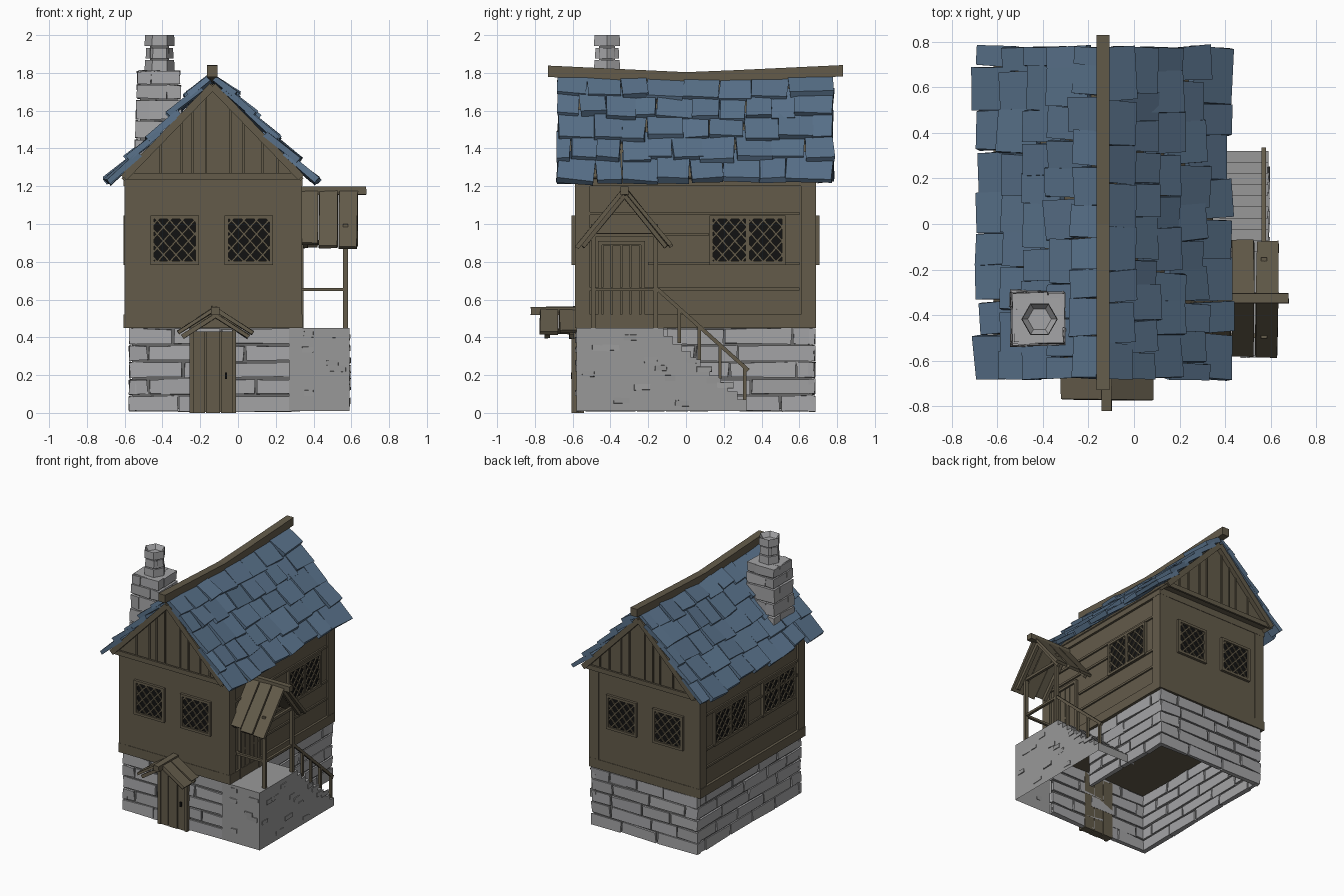
import bpy, bmesh, math, random
from mathutils import Matrix, Vector

if "Cube" in bpy.data.objects:
    bpy.data.objects.remove(bpy.data.objects["Cube"])

random.seed(7)
rnd = random.uniform


def material(name, r, g, b):
    m = bpy.data.materials.new(name)
    m.diffuse_color = [(c / 255 / 12.92 if c < 11 else ((c / 255 + 0.055) / 1.055) ** 2.4) for c in (r, g, b)] + [1]
    m.use_nodes = True
    m.node_tree.nodes["Principled BSDF"].inputs["Base Color"].default_value = m.diffuse_color
    return m


WOOD = material("brown_wood", 99, 91, 74)
BRICK = material("light_stone", 164, 164, 166)
STONE = material("grey_stone", 153, 153, 153)
MORTAR = material("dark_mortar", 105, 105, 105)
SLATE = material("blue_slate", 90, 115, 140)
GLASS = material("black_glass", 18, 18, 18)


def box(x0, x1, y0, y1, z0, z1):
    """Matrix that turns a unit cube into a box with these limits."""
    return (Matrix.Translation(((x0 + x1) / 2, (y0 + y1) / 2, (z0 + z1) / 2))
            @ Matrix.Diagonal((x1 - x0, y1 - y0, z1 - z0, 1)))


def beam(p, q, w, h):
    """Matrix that turns a unit cube into a bar from p to q."""
    p, q = Vector(p), Vector(q)
    d = q - p
    return (Matrix.Translation((p + q) / 2) @ d.to_track_quat('X', 'Z').to_matrix().to_4x4()
            @ Matrix.Diagonal((d.length, w, h, 1)))


def finish(name, bm, mat):
    bmesh.ops.recalc_face_normals(bm, faces=bm.faces)
    me = bpy.data.meshes.new(name)
    bm.to_mesh(me)
    bm.free()
    me.materials.append(mat)
    ob = bpy.data.objects.new(name, me)
    bpy.context.collection.objects.link(ob)
    return ob


def make(name, mat, cubes, jitter=0.0, bend=None, cuts=()):
    bm = bmesh.new()
    for m in cubes:
        bmesh.ops.create_cube(bm, size=1, matrix=m)
    for y in cuts:
        bmesh.ops.bisect_plane(bm, geom=bm.verts[:] + bm.edges[:] + bm.faces[:],
                               plane_co=(0, y, 0), plane_no=(0, 1, 0))
    for v in bm.verts:
        v.co += Vector([rnd(-jitter, jitter) for _ in range(3)])
        if bend:
            v.co.z += bend(v.co.y)
    return finish(name, bm, mat)


def prism(name, mat, pts, axis, a, b, open_shell=False):
    """Extrude a profile along x (points are y, z) or y (points are x, z)."""
    bm = bmesh.new()
    vs = [bm.verts.new((a, p, z) if axis == 'x' else (p, a, z)) for p, z in pts]
    f = bm.faces.new(vs)
    ext = bmesh.ops.extrude_face_region(bm, geom=[f], use_keep_orig=True)
    off = (b - a, 0, 0) if axis == 'x' else (0, b - a, 0)
    bmesh.ops.translate(bm, vec=off, verts=[e for e in ext['geom'] if isinstance(e, bmesh.types.BMVert)])
    bmesh.ops.recalc_face_normals(bm, faces=bm.faces)
    if open_shell:   # drop the underside and the side against the house
        low = min(z for _, z in pts) + 1e-4
        gone = [f for f in bm.faces if all(v.co.z < low for v in f.verts) or all(v.co.x < a + 1e-4 for v in f.verts)]
        bmesh.ops.delete(bm, geom=gone, context='FACES')
    return finish(name, bm, mat)


# Stone ground floor: open underneath, bricks over a thin mortar core
def courses(lo, hi):
    for r in range(5):
        a, z = lo, 0.01 + r * 0.089
        while a < hi - 0.01:
            b = a + (rnd(0.1, 0.18) if a == lo and r % 2 else rnd(0.22, 0.36))
            b = hi if hi - b < 0.09 else b
            yield a, b - (0.012 if b < hi else 0), z, z + 0.078
            a = b


T = 0.032
bricks = [box(a, b, -0.575, -0.575 + T, z, t) for a, b, z, t in courses(-0.575, 0.28)]
bricks += [box(a, b, 0.682 - T, 0.682, z, t) for a, b, z, t in courses(-0.575, 0.325)]
bricks += [box(-0.573, -0.573 + T, a, b, z, t) for a, b, z, t in courses(-0.573, 0.68)]
bricks += [box(0.325 - T, 0.325, a, b, z, t) for a, b, z, t in courses(-0.1, 0.68)]
make("ground_floor_bricks", BRICK, bricks, 0.005)
make("mortar_core", MORTAR, [box(-0.56, 0.28, -0.564, -0.554, 0.02, 0.455), box(-0.56, 0.31, 0.661, 0.671, 0.02, 0.455),
                             box(-0.562, -0.552, -0.56, 0.665, 0.02, 0.455), box(0.304, 0.314, -0.1, 0.665, 0.02, 0.455)])

# Stone landing with a flight of steps
prof = [(0.32, 0.01), (-0.58, 0.01), (-0.58, 0.45), (-0.12, 0.45)]
for i in range(9):
    y, z = -0.12 + i * 0.049, 0.45 - (i + 1) * 0.042
    prof += [(y, z), (min(y + 0.049, 0.32), z)]
prism("landing_steps", STONE, prof, 'x', 0.27, 0.59, True)
set_stones = []
for x, z, w in ((0.35, 0.4, 0.05), (0.5, 0.37, 0.08), (0.34, 0.32, 0.06), (0.48, 0.22, 0.09), (0.35, 0.09, 0.05),
                (0.47, 0.25, 0.06)):
    set_stones.append(box(x, x + w, -0.586, -0.578, z, z + 0.03))
for i in range(14):
    y, w = -0.55 + i * 0.055, rnd(0.05, 0.09)
    z = rnd(0.03, max(0.05, min(0.4, 0.27 - y * 0.75)))
    set_stones.append(box(0.588, 0.595, y, y + w, z, z + 0.03))
make("landing_set_stones", STONE, set_stones, 0.003)

# Timber upper floor with posts, sills and board edges
X0, X1, Y0, Y1 = -0.585, 0.325, -0.585, 0.686
make("upper_floor", WOOD, [box(X0, X1, Y0, Y1, 0.455, 1.25)])
trim = []
for x in (-0.6, 0.26):
    for y in (-0.587, 0.608):
        trim.append(box(x, x + 0.08, y, y + 0.08, 0.45, 1.25))
for z0, z1 in ((0.45, 0.52), (1.2, 1.25)):
    trim += [box(-0.605, 0.342, Y0 - 0.003, Y1 + 0.003, z0, z1)]
for x in (X0 - 0.012, X1):
    for z, a, b in ((1.055, -0.51, 0.6), (0.945, -0.57, 0.12), (0.79, -0.2, 0.6), (0.655, -0.57, 0.6)):
        trim.append(box(x, x + 0.012, a, b, z - 0.008, z + 0.008))
make("wall_trim", WOOD, trim)

# Gables with boards, tie beams and barge boards
CX = -0.135
prism("gable", WOOD, [(-0.605, 1.25), (0.335, 1.25), (CX, 1.73)], 'y', -0.64, 0.74)
gable = []
for y, s in ((-0.64, -1), (0.74, 1)):
    ya, yb = sorted((y, y + s * 0.035))
    gable.append(box(-0.605, 0.335, ya + 0.01, yb - 0.01, 1.235, 1.27))
    for side in (-1, 1):
        gable.append(beam((CX, (ya + yb) / 2, 1.73), (CX + side * 0.47, (ya + yb) / 2, 1.245), yb - ya, 0.04))
    for x in (-0.41, -0.3, -0.24, -0.17, -0.04, 0.03, 0.13, 0.21):
        gable.append(box(x - 0.005, x + 0.005, y - 0.008, y + 0.008, 1.25, 1.71 - abs(x - CX)))
make("gable_trim", WOOD, gable)


# Sagging roof: ridge beam, deck and slates
def sag(y):
    return 0.037 * abs(y - 0.02) / 0.78 - 0.012


def slate_sag(y):
    return 0.4 * sag(y)


make("ridge_beam", WOOD, [box(-0.165, -0.108, -0.73, 0.83, 1.755, 1.815)], 0, sag, [-0.5, -0.25, 0, 0.25, 0.5])
deck, tiles = [], []
for s in (-1, 1):
    u = Vector((s * 0.52, 0, -0.55)).normalized()
    n = Vector((s * 0.55, 0, 0.52)).normalized()
    deck.append(beam((CX, 0.05, 1.737), Vector((CX, 0.05, 1.737)) + u * 0.69, 1.43, 0.02))
    for row in range(5):
        y, first = -0.68, True
        while y < 0.77:
            w = rnd(0.12, 0.2) * (0.6 if first and row % 2 else 1)
            w = 0.78 - y if 0.78 - y - w < 0.08 else w
            end = 0.153 * (row + 1) + rnd(-0.025, 0.015) - 0.005
            start = max(0, end - 0.22)
            lift, t = rnd(0.018, 0.036), rnd(0.028, 0.036)
            a = Vector((CX, y + w / 2, 1.748)) + u * start + n * t / 2
            b = Vector((CX, y + w / 2 + rnd(-0.01, 0.01), 1.748)) + u * end + n * (lift + t / 2)
            tilt = Matrix.Rotation(rnd(-0.06, 0.06), 4, 'X')
            m = beam(a, b, w - 0.003, t)
            c = m.to_translation()
            tiles.append(Matrix.Translation(c) @ tilt @ Matrix.Translation(-c) @ m)
            y, first = y + w, False
make("roof_deck", WOOD, deck)
make("roof_slates", SLATE, tiles, 0.005, slate_sag)

# Chimney: pinwheel brick courses, then a hexagonal flue
px, py = -0.42, -0.415
make("chimney_core", MORTAR, [box(px - 0.1, px + 0.1, py - 0.1, py + 0.1, 1.25, 1.8)])
stack = []
for i, (z0, z1) in enumerate(((1.25, 1.345), (1.355, 1.445), (1.455, 1.545), (1.555, 1.655), (1.665, 1.735), (1.742, 1.808))):
    r = 0.127 - 0.003 * i
    e, k = r - 0.07, (1 if i % 2 else -1)
    for q in range(4):
        m = box(-r, e, r - 0.07, r, z0, z1)
        stack.append(Matrix.Translation((px, py, 0)) @ Matrix.Rotation(q * math.pi / 2, 4, 'Z')
                     @ Matrix.Diagonal((k, 1, 1, 1)) @ m)
stack.append(box(px - 0.105, px + 0.105, py - 0.105, py + 0.105, 1.78, 1.81))
make("chimney_stack", BRICK, stack, 0.005)
bm = bmesh.new()
for i, (r, t) in enumerate(((0.078, 0.085), (0.073, 0.116), (0.08, 0.058), (0.074, 0.058), (0.08, 0.058))):
    z = (1.81, 1.81, 1.81, 1.875, 1.942)[i] + 0.029
    if i < 2:
        continue
    m = Matrix.Translation((px + 0.005, py - 0.003, z)) @ Matrix.Rotation(math.pi / 2, 4, 'Z')
    bmesh.ops.create_cone(bm, cap_ends=True, segments=6, radius1=r, radius2=r - 0.003, depth=0.058, matrix=m)
top = max(bm.faces, key=lambda f: f.calc_center_median().z)
bmesh.ops.inset_region(bm, faces=[top], thickness=0.025)
for v in top.verts:
    v.co.z -= 0.035
finish("chimney_flue", bm, BRICK)
make("flue_core", MORTAR, [box(px - 0.045, px + 0.055, py - 0.045, py + 0.04, 1.8, 1.95)])

# Lattice windows, built flat and placed against each wall
frames, panes, bars = [], [], []


def window(origin, angle, w, h, leaves=1):
    m = Matrix.Translation(origin) @ Matrix.Rotation(angle, 4, 'Z')   # outside is local -y
    panes.append(m @ box(-w / 2, w / 2, -0.006, 0.002, 0, h))
    for a, b, c, d in ((-w / 2 - 0.016, w / 2 + 0.016, -0.016, 0.003), (-w / 2 - 0.016, w / 2 + 0.016, h - 0.003, h + 0.016),
                       (-w / 2 - 0.016, -w / 2 + 0.003, 0, h), (w / 2 - 0.003, w / 2 + 0.016, 0, h)):
        frames.append(m @ box(a, b, -0.02, 0.002, c, d))
    if leaves == 2:
        frames.append(m @ box(-0.01, 0.01, -0.02, 0.002, 0, h))
    lw = w / leaves
    for leaf in range(leaves):
        x0 = -w / 2 + leaf * lw
        for k in (0.9, -0.9):
            for i in range(-5, 10):
                c = i * 0.066 + 0.02
                za, zb = sorted((-c / k, (lw - c) / k))
                za, zb = max(za, 0), min(zb, h)
                if zb - za > 0.015:
                    bars.append(m @ beam((x0 + c + k * za, -0.01, za), (x0 + c + k * zb, -0.01, zb), 0.008, 0.01))


for x in (-0.335, 0.058):
    window((x, Y0, 0.8), 0, 0.225, 0.23)
    window((x, Y1, 0.8), math.pi, 0.225, 0.23)
window((X1, 0.325, 0.8), math.pi / 2, 0.37, 0.23, 2)
for y in (0.31, -0.275):
    window((X0, y, 0.8), -math.pi / 2, 0.37, 0.23, 2)
make("window_frames", WOOD, frames)
make("window_panes", GLASS, panes)
make("window_lattice", WOOD, bars)

# Doors made of planks
front = [box(-0.25 + i * 0.08, -0.176 + i * 0.08, -0.598 - 0.004 * (i == 1), -0.54, 0.0, 0.43) for i in range(3)]
front += [box(-0.258, -0.235, -0.606, -0.54, 0, 0.44), box(-0.032, -0.01, -0.606, -0.54, 0, 0.44),
          box(-0.25, -0.015, -0.59, -0.545, 0.005, 0.43)]
make("front_door", WOOD, front)
make("front_door_handle", GLASS, [box(-0.068, -0.058, -0.61, -0.596, 0.18, 0.215)])
side = [box(0.32, 0.338, -0.44 + i * 0.05, -0.396 + i * 0.05, 0.45, 0.885) for i in range(4)]
side += [box(0.32, 0.346, -0.465, -0.445, 0.45, 0.91), box(0.32, 0.346, -0.238, -0.218, 0.45, 0.91),
         box(0.32, 0.346, -0.465, -0.218, 0.89, 0.91)]
make("side_door", WOOD, side)


# Plank canopies over both doors
def canopy(name, m, span, drop, length, tip, n):
    parts = [box(0, tip, -0.022, 0.022, -0.03, 0.012)]
    w = length / n
    for s in (-1, 1):
        for i in range(n):
            x, k = w * (i + 0.5), rnd(0.95, 1.04)
            parts.append(beam((x, 0, 0), (x + rnd(-0.006, 0.006), s * span * k, -drop * k), w - 0.006, 0.02))
        for x in (0.03, length - 0.04):
            parts.append(beam((x, 0, -0.035), (x, s * span * 0.9, -drop * 0.9 - 0.035), 0.025, 0.022))
    make(name, WOOD, [m @ p for p in parts], 0.003)


canopy("side_canopy", Matrix.Translation((0.325, -0.325, 1.185)), 0.245, 0.3, 0.31, 0.355, 3)
canopy("front_canopy", Matrix.Translation((-0.12, -0.575, 0.55)) @ Matrix.Rotation(-math.pi / 2, 4, 'Z'),
       0.195, 0.125, 0.2, 0.245, 2)

# Porch posts and handrails
rail = [box(0.557, 0.583, y - 0.012, y + 0.012, 0.44, 1.0) for y in (-0.49, -0.16)]
rail += [box(0.32, 0.58, -0.5, -0.48, 0.645, 0.662), box(0.56, 0.58, -0.5, -0.14, 0.645, 0.662),
         beam((0.57, -0.15, 0.655), (0.57, 0.33, 0.225), 0.02, 0.02),
         box(0.56, 0.58, -0.485, -0.165, 0.93, 0.95)]
for y, z in ((-0.035, 0.37), (0.07, 0.28), (0.18, 0.18), (0.31, 0.06)):
    rail.append(box(0.561, 0.579, y - 0.009, y + 0.009, z, 0.52 - y * 0.9))
make("porch_rails", WOOD, rail)
